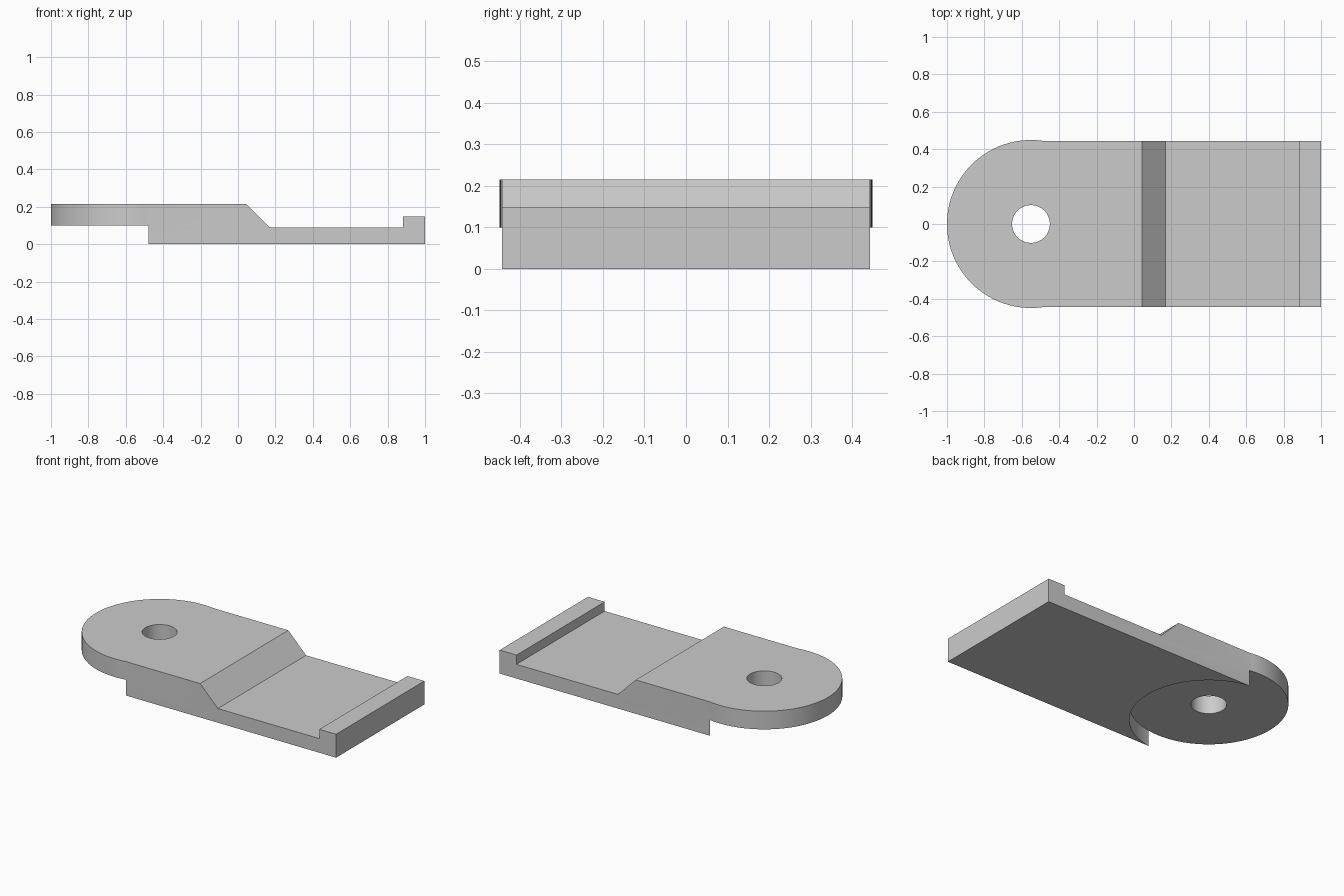
import bpy, bmesh, math
from mathutils import Vector

if "Cube" in bpy.data.objects:
    bpy.data.objects.remove(bpy.data.objects["Cube"])

CX, R, HALF_W, TOP = -0.551, 0.449, 0.443, 0.2155
HOLE_R, LEDGE = 0.101, 0.10

grey = bpy.data.materials.new("light_grey")
grey.diffuse_color = (0.6, 0.6, 0.6, 1)
grey.use_nodes = True
grey.node_tree.nodes["Principled BSDF"].inputs["Base Color"].default_value = grey.diffuse_color


def prism(name, points, direction):
    """Extrude a closed outline along a direction."""
    bm = bmesh.new()
    face = bm.faces.new([bm.verts.new(p) for p in points])
    new = bmesh.ops.extrude_face_region(bm, geom=[face])["geom"]
    bmesh.ops.translate(bm, vec=Vector(direction),
                        verts=[v for v in new if isinstance(v, bmesh.types.BMVert)])
    # Keep the starting cap so the solid is closed
    if not any(len(f.verts) == len(points) and f.is_valid and
               all((v.co - Vector(p)).length < 1e-5 for v, p in zip(f.verts, points))
               for f in bm.faces):
        bmesh.ops.holes_fill(bm, edges=[e for e in bm.edges if e.is_boundary])
    bmesh.ops.recalc_face_normals(bm, faces=bm.faces)
    mesh = bpy.data.meshes.new(name)
    bm.to_mesh(mesh)
    bm.free()
    mesh.materials.append(grey)
    obj = bpy.data.objects.new(name, mesh)
    bpy.context.collection.objects.link(obj)
    return obj


def arc(radius, start, end, steps, z):
    return [(CX + radius * math.cos(a), radius * math.sin(a), z)
            for a in (start + (end - start) * i / steps for i in range(steps + 1))]


# Plate outline: rounded eye end with a slightly narrower straight shank
corner = math.asin(HALF_W / R)
plate = prism("hinge_plate",
              arc(R, corner, 2 * math.pi - corner, 64, 0)
              + [(1, -HALF_W, 0), (1, HALF_W, 0)], (0, 0, TOP))

# Ramp, sunken floor and end lip, cut from above
step = prism("step_cutter",
             [(x, -0.7, z) for x, z in
              [(0.0, 0.259), (0.169, 0.09), (0.882, 0.09),
               (0.882, 0.149), (1.2, 0.149), (1.2, 0.259)]], (0, 1.4, 0))

# Round clearance under the eye, flaring outward from the shank corners
clearance = prism("clearance_cutter",
                  arc(R, -corner, corner, 48, -0.1)
                  + [(-0.6, 0.7, -0.1), (-1.3, 0.7, -0.1),
                     (-1.3, -0.7, -0.1), (-0.6, -0.7, -0.1)], (0, 0, LEDGE + 0.1))

# Pin hole
hole = prism("hole_cutter", arc(HOLE_R, 0, 2 * math.pi, 48, -0.2)[:-1], (0, 0, 0.8))

for cutter in (step, clearance, hole):
    mod = plate.modifiers.new(cutter.name, "BOOLEAN")
    mod.operation = "DIFFERENCE"
    mod.solver = "EXACT"
    mod.object = cutter
    bpy.context.view_layer.objects.active = plate
    bpy.ops.object.modifier_apply(modifier=mod.name)
    bpy.data.objects.remove(cutter)

# Smooth the round walls, keep the machined edges sharp
bpy.ops.object.select_all(action="DESELECT")
plate.select_set(True)
bpy.context.view_layer.objects.active = plate
bpy.ops.object.shade_smooth_by_angle(angle=math.radians(8))
